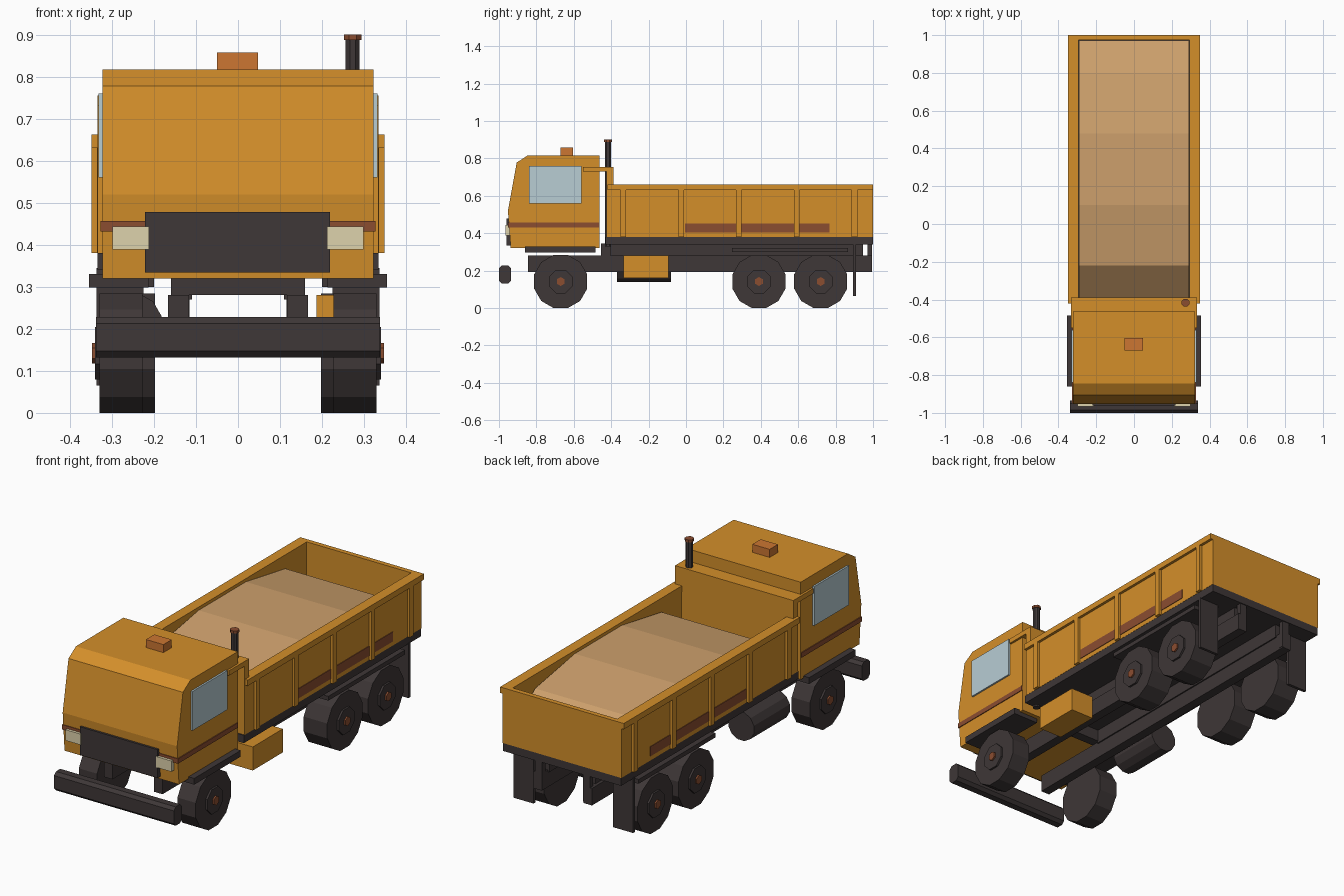
import bpy, bmesh, math
from mathutils import Matrix

if "Cube" in bpy.data.objects:
    bpy.data.objects.remove(bpy.data.objects["Cube"])


def mat(name, r, g, b):
    lin = [((c / 255 + 0.055) / 1.055) ** 2.4 for c in (r, g, b)]
    m = bpy.data.materials.new(name)
    m.diffuse_color = (*lin, 1)
    m.use_nodes = True
    m.node_tree.nodes["Principled BSDF"].inputs["Base Color"].default_value = m.diffuse_color
    return m


ORANGE = mat("orange_paint", 212, 143, 42)
DARK = mat("dark_rubber", 62, 55, 55)
SAND = mat("sand", 205, 160, 108)
GLASS = mat("pale_glass", 184, 205, 212)
BROWN = mat("rust_brown", 139, 77, 48)
BEACON = mat("beacon_orange", 204, 118, 50)
LAMP = mat("lamp_cream", 222, 210, 172)


def finish(bm, name, m):
    bmesh.ops.recalc_face_normals(bm, faces=bm.faces[:])
    me = bpy.data.meshes.new(name)
    bm.to_mesh(me)
    bm.free()
    me.materials.append(m)
    ob = bpy.data.objects.new(name, me)
    bpy.context.collection.objects.link(ob)
    return ob


def box(name, m, x, y, z):
    """Box from (min, max) pairs."""
    bm = bmesh.new()
    bmesh.ops.create_cube(bm, size=1)
    for v in bm.verts:
        v.co = [(a + b) / 2 + c * (b - a) for c, (a, b) in zip(v.co, (x, y, z))]
    return finish(bm, name, m)


def pair(name, m, x, y, z):
    """Box on the right and its mirror on the left."""
    box("right_" + name, m, x, y, z)
    box("left_" + name, m, (-x[1], -x[0]), y, z)


def prism(name, m, pts, half):
    """Side profile of (y, z) points extruded across x."""
    bm = bmesh.new()
    f = bm.faces.new([bm.verts.new((-half, y, z)) for y, z in pts])
    r = bmesh.ops.extrude_face_region(bm, geom=[f])
    for v in r["geom"]:
        if isinstance(v, bmesh.types.BMVert):
            v.co.x = half
    return finish(bm, name, m)


def cyl(name, m, axis, centre, r, length, sides):
    bm = bmesh.new()
    bmesh.ops.create_cone(bm, cap_ends=True, segments=sides, radius1=r, radius2=r, depth=length)
    # half-step turn gives a flat side at the bottom
    mtx = Matrix.Rotation(math.pi / sides, 4, 'Z')
    if axis != 'Z':
        mtx = Matrix.Rotation(math.pi / 2, 4, 'Y' if axis == 'X' else 'X') @ mtx
    bmesh.ops.transform(bm, matrix=Matrix.Translation(centre) @ mtx, verts=bm.verts[:])
    return finish(bm, name, m)


# Cab
prism("cab", ORANGE, [(-.937, .32), (-.952, .52), (-.905, .778), (-.845, .817),
                      (-.463, .817), (-.463, .32)], .323)
box("cab_stripe", BROWN, (-.327, .327), (-.951, -.465), (.432, .457))
pair("window", GLASS, (.323, .332), (-.84, -.56), (.56, .76))
box("roof_beacon", BEACON, (-.05, .048), (-.67, -.603), (.815, .858))
box("grille", DARK, (-.221, .219), (-.96, -.92), (.334, .478))
pair("headlight", LAMP, (.212, .299), (-.965, -.93), (.389, .444))
pair("front_fender", DARK, (.213, .355), (-.86, -.485), (.298, .33))
prism("front_bumper", DARK, [(-.985, .132), (-.95, .132), (-.935, .147), (-.935, .213),
                             (-.95, .228), (-.985, .228), (-1, .213), (-1, .147)], .338)

# Chassis
pair("frame_rail", DARK, (.117, .166), (-.845, .995), (.193, .28))
box("front_crossmember", DARK, (-.16, .16), (-.455, -.405), (.28, .345))
pair("subframe_rail", DARK, (.11, .15), (-.41, .945), (.27, .345))
pair("tail_hinge", DARK, (.115, .155), (.97, .995), (.2, .345))
pair("rear_fender", DARK, (.2, .338), (.245, .865), (.3, .322))
pair("mud_flap", DARK, (.225, .337), (.893, .908), (.065, .345))
box("fuel_box", ORANGE, (.187, .318), (-.335, -.093), (.16, .28))
cyl("air_tank", DARK, 'Y', (-.255, -.225, .212), .075, .29, 12)

# Wheels with hubs; the rear pairs are wider
for label, y, inner in (("front", -.67, .227), ("middle", .39, .197), ("rear", .72, .197)):
    for side, s in (("right", 1), ("left", -1)):
        n = f"{side}_{label}_"
        cyl(n + "wheel", DARK, 'X', (s * (inner + .33) / 2, y, .142), .147, .33 - inner, 12)
        cyl(n + "hub", DARK, 'X', (s * .33, y, .142), .068, .02, 8)
        cyl(n + "hub_cap", BROWN, 'X', (s * .335, y, .142), .024, .026, 6)

# Dump bed
box("bed_floor", DARK, (-.334, .334), (-.43, 1), (.34, .38))
pair("bed_side", ORANGE, (.297, .335), (-.42, 1), (.38, .64))
pair("bed_rim", ORANGE, (.295, .349), (-.42, 1), (.632, .662))
for i in range(5):
    y = -.335 + i * .309
    pair(f"side_rib_{i + 1}", ORANGE, (.33, .349), (y - .015, y + .015), (.38, .635))
pair("bed_stripe", BROWN, (.33, .338), (-.005, .768), (.403, .452))
box("tailgate", ORANGE, (-.335, .335), (.975, 1), (.38, .662))
box("headboard", ORANGE, (-.334, .334), (-.425, -.388), (.38, .752))
box("cab_guard", ORANGE, (-.334, .334), (-.55, -.388), (.73, .755))

# Sand heap: symmetrical humped profile
half = [(.19, .648), (.51, .593), (.682, .45), (.682, .382)]
prism("sand_load", SAND, [(.29 + d, z) for d, z in half]
      + [(.29 - d, z) for d, z in reversed(half)], .292)

# Exhaust stack
cyl("exhaust_pipe", DARK, 'Z', (.273, -.417, .61), .018, .56, 8)
cyl("exhaust_cap", BROWN, 'Z', (.273, -.417, .894), .022, .013, 8)
